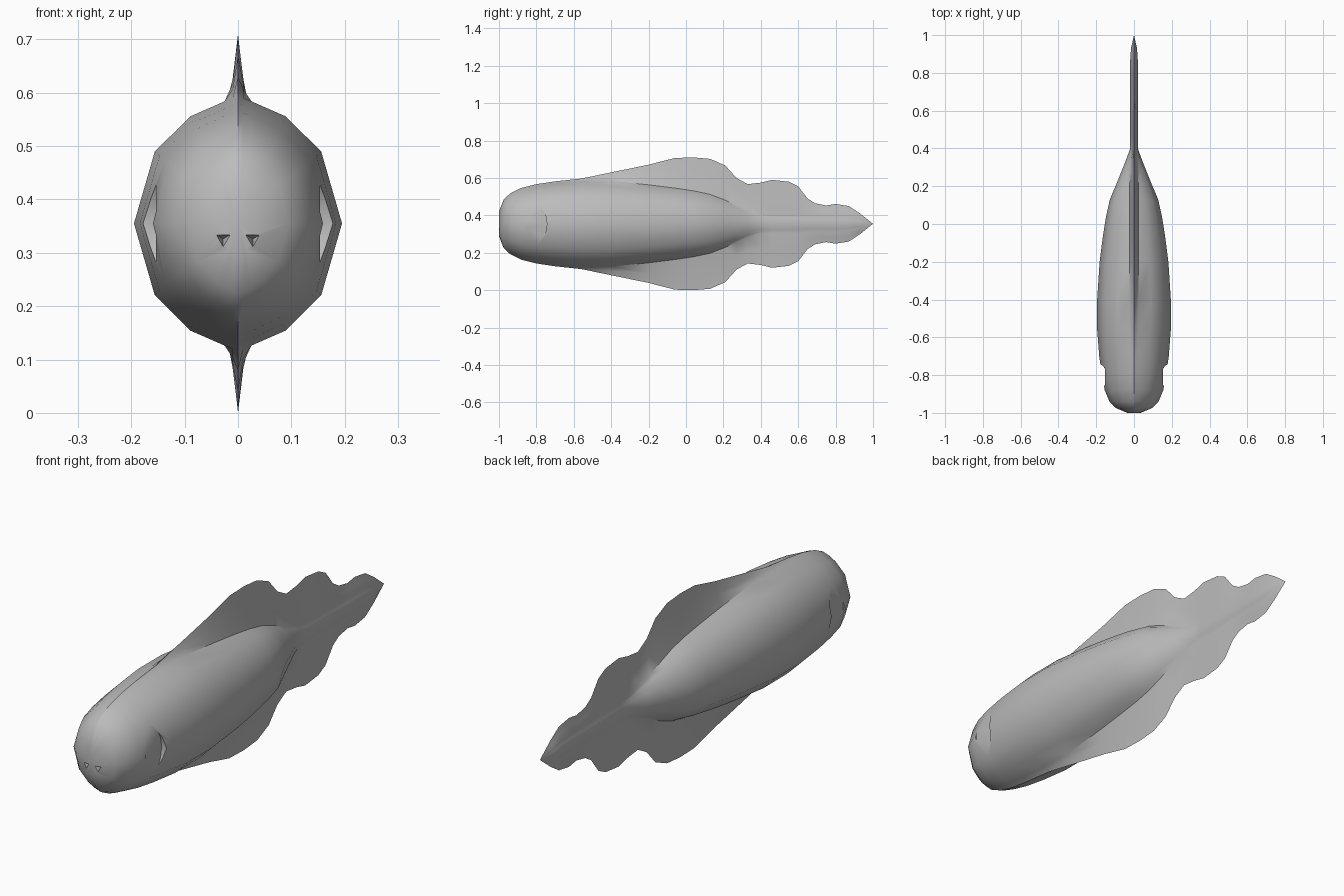
import bpy, bmesh, math
from mathutils import Matrix, Vector

if "Cube" in bpy.data.objects:
    bpy.data.objects.remove(bpy.data.objects["Cube"])

MID = 0.355  # height of the body axis
# each section: y, body half width, body half height, fin edge half height
SECTIONS = [
    (-1.00, .035, .060, .066), (-.975, .095, .125, .130), (-.94, .130, .158, .162),
    (-.88, .155, .188, .192), (-.80, .170, .208, .212), (-.70, .184, .222, .227),
    (-.56, .195, .236, .242), (-.40, .195, .236, .275), (-.20, .182, .215, .316),
    (-.06, .164, .197, .352), (.04, .148, .182, .355), (.13, .128, .162, .347),
    (.21, .094, .130, .312), (.27, .070, .102, .245), (.33, .046, .074, .212),
    (.40, .020, .050, .220), (.46, .020, .050, .235), (.55, .020, .050, .225),
    (.60, .020, .050, .200), (.65, .020, .045, .135), (.69, .020, .045, .110),
    (.75, .020, .045, .098), (.80, .020, .045, .106), (.87, .020, .045, .095),
    (.93, .016, .025, .056),
]


def section(y, w, h, f):
    """Ring of points: body oval with a thin fin blade above and below."""
    s = min(.025, .15 * w + .009)
    quarter = [(0, f), (.4 * s, (f + .97 * h) / 2), (s, .97 * h),
               (max(.46 * w, s), .85 * h), (max(.8 * w, s), .57 * h), (w, 0)]
    right = quarter + [(x, -z) for x, z in reversed(quarter[:-1])]
    ring = right + [(-x, z) for x, z in reversed(right[1:-1])]
    return [(x, y, MID + z) for x, z in ring]


# body, fins and tail as one loft
bm = bmesh.new()
rings = [[bm.verts.new(p) for p in section(*s)] for s in SECTIONS]
n = len(rings[0])
for a, b in zip(rings, rings[1:]):
    for i in range(n):
        j = (i + 1) % n
        bm.faces.new((a[i], a[j], b[j], b[i]))
nose = bm.verts.new((0, -1.0, MID))
tip = bm.verts.new((0, 1.0, MID))
for i in range(n):
    j = (i + 1) % n
    bm.faces.new((rings[0][j], rings[0][i], nose))
    bm.faces.new((rings[-1][i], rings[-1][j], tip))
bmesh.ops.recalc_face_normals(bm, faces=bm.faces)
mesh = bpy.data.meshes.new("fish_body")
bm.to_mesh(mesh)
bm.free()
body = bpy.data.objects.new("fish_body", mesh)
bpy.context.collection.objects.link(body)

grey = bpy.data.materials.new("plain grey")
grey.diffuse_color = (.5, .5, .5, 1)
grey.use_nodes = True
grey.node_tree.nodes["Principled BSDF"].inputs["Base Color"].default_value = grey.diffuse_color
mesh.materials.append(grey)


def carve(cutter):
    """Subtract the cutter from the body and remove it."""
    cutter.hide_render = True
    cutter.data.materials.append(grey)
    mod = body.modifiers.new("carve", "BOOLEAN")
    mod.operation, mod.solver, mod.object = "DIFFERENCE", "EXACT", cutter
    bpy.context.view_layer.objects.active = body
    bpy.ops.object.modifier_apply(modifier=mod.name)
    bpy.data.objects.remove(cutter)


for side in (-1, 1):
    # eye socket: shallow oval recess with a flat floor
    bpy.ops.mesh.primitive_cylinder_add(vertices=12, radius=1, depth=.1)
    eye = bpy.context.object
    eye.name = "eye_cutter"
    eye.data.transform(Matrix.Translation((side * .204, -.80, MID)) @
                       Matrix.Diagonal((1, .057, .091, 1)) @
                       Matrix.Rotation(math.pi / 2, 4, 'Y'))
    carve(eye)
    # small mouth dent
    bpy.ops.mesh.primitive_cone_add(vertices=3, radius1=.022, radius2=0, depth=.05)
    dent = bpy.context.object
    dent.name = "mouth_cutter"
    dent.data.transform(Matrix.Translation((side * .028, -.99, .326)) @
                        Matrix.Rotation(-math.pi / 2, 4, 'X'))
    carve(dent)

bpy.ops.object.select_all(action='DESELECT')
body.select_set(True)
bpy.context.view_layer.objects.active = body
bpy.ops.object.shade_smooth_by_angle(angle=math.radians(40))
